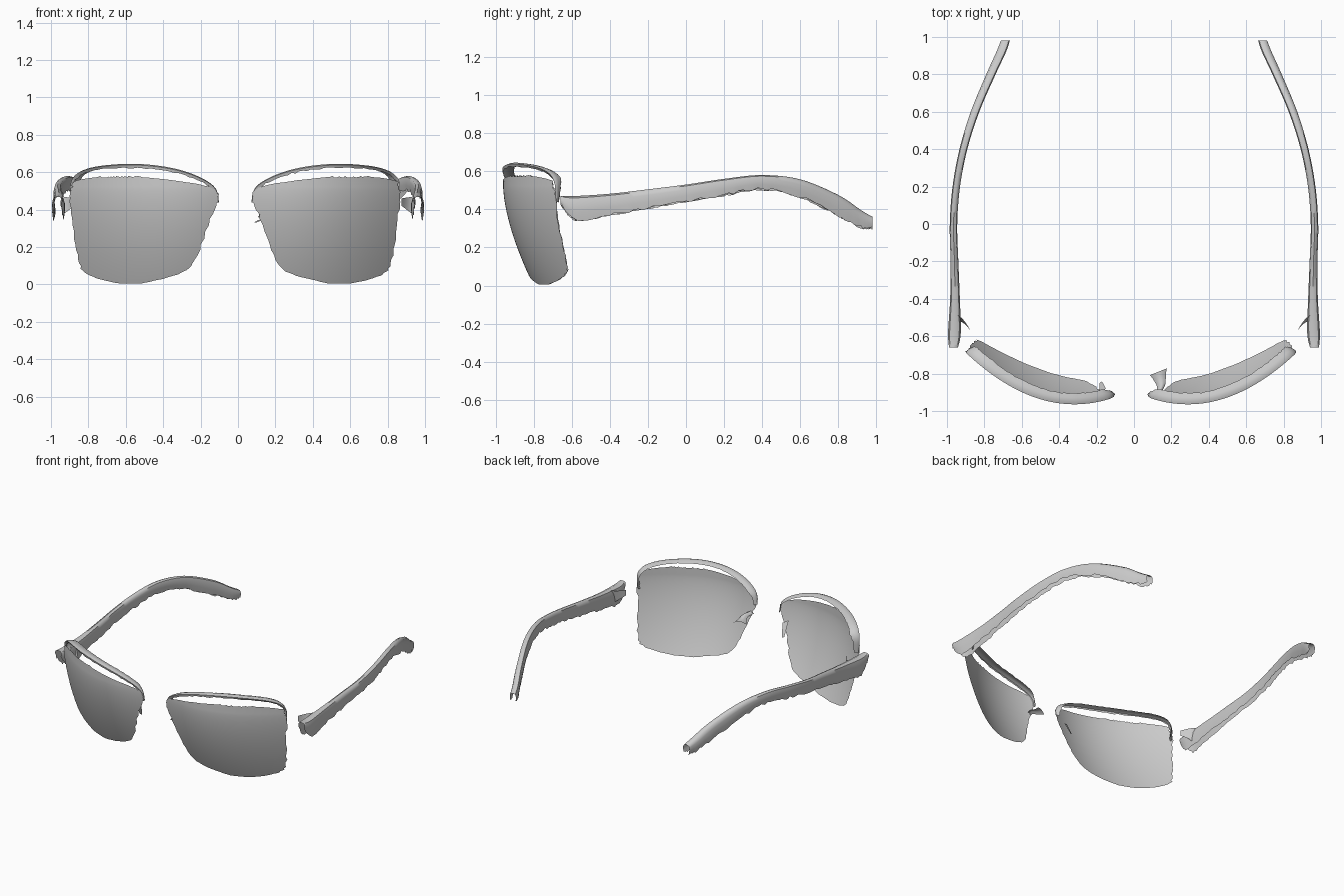
import bpy
import random
from math import radians
from mathutils import Vector

random.seed(4)
if "Cube" in bpy.data.objects:
    bpy.data.objects.remove(bpy.data.objects["Cube"])

grey = bpy.data.materials.new("plain_grey")
grey.use_nodes = True
grey.diffuse_color = (0.6, 0.6, 0.6, 1)
grey.node_tree.nodes["Principled BSDF"].inputs["Base Color"].default_value = (0.6, 0.6, 0.6, 1)


def along(points, t):
    """Smooth curve through a few tuples, t from 0 to 1."""
    s = t * (len(points) - 1)
    i = min(int(s), len(points) - 2)
    f = s - i
    a, b = Vector(points[i]), Vector(points[i + 1])
    before = Vector(points[max(i - 1, 0)])
    after = Vector(points[min(i + 2, len(points) - 1)])
    ta, tb = (b - before) / 2, (after - a) / 2
    h = f * f * (3 - 2 * f)
    return a + (b - a) * h + ta * (f * (1 - f) ** 2) - tb * (f * f * (1 - f))


def sheet(name, rows, flip):
    """Open surface through rows of points."""
    n = len(rows[0])
    faces = []
    for r in range(len(rows) - 1):
        for c in range(n - 1):
            q = [r * n + c, r * n + c + 1, (r + 1) * n + c + 1, (r + 1) * n + c]
            faces.append(q[::-1] if flip else q)
    mesh = bpy.data.meshes.new(name)
    mesh.from_pydata([p for row in rows for p in row], [], faces)
    mesh.materials.append(grey)
    obj = bpy.data.objects.new(name, mesh)
    bpy.context.collection.objects.link(obj)
    bpy.ops.object.select_all(action='DESELECT')
    obj.select_set(True)
    bpy.context.view_layer.objects.active = obj
    bpy.ops.object.shade_smooth_by_angle(angle=radians(50))
    return obj


def rough(amount):
    return random.uniform(-amount, amount)


def lens_y(u, z):
    """Depth of the wrapped lens surface."""
    return -0.96 + 0.8 * (u - 0.3) ** 2 + 0.16 * (max(0.52 - z, 0) / 0.52) ** 1.6


# Height, inner edge and outer edge of a lens
LENS = [(0.005, 0.5, 0.62), (0.03, 0.39, 0.73), (0.06, 0.29, 0.795), (0.1, 0.235, 0.83),
        (0.2, 0.185, 0.85), (0.35, 0.135, 0.87), (0.45, 0.095, 0.885),
        (0.5, 0.1, 0.88), (0.53, 0.17, 0.87), (0.555, 0.32, 0.855), (0.575, 0.5, 0.74)]

# Path of the brow rim: distance from the middle, height
RIM = [(0.085, 0.44), (0.1, 0.51), (0.16, 0.56), (0.27, 0.605), (0.4, 0.633), (0.55, 0.645),
       (0.7, 0.637), (0.8, 0.618), (0.86, 0.585), (0.885, 0.53), (0.88, 0.44)]
# Rim section: backward and inward offsets
RIM_SECTION = [(0, 0.022), (-0.004, 0.006), (0.012, 0), (0.032, 0.002), (0.055, 0.012)]

# Temple arm stations: y, x, top, bottom, half width
ARM = [(-0.66, 0.965, 0.47, 0.43, 0.024), (-0.58, 0.96, 0.47, 0.345, 0.034),
       (-0.4, 0.957, 0.482, 0.372, 0.026), (-0.2, 0.96, 0.505, 0.405, 0.021),
       (0, 0.965, 0.53, 0.44, 0.02), (0.2, 0.95, 0.56, 0.475, 0.02),
       (0.4, 0.912, 0.58, 0.505, 0.021), (0.6, 0.85, 0.557, 0.465, 0.023),
       (0.8, 0.765, 0.475, 0.365, 0.025), (0.92, 0.71, 0.395, 0.305, 0.026),
       (0.98, 0.688, 0.36, 0.3, 0.024)]
# Arm section: width factor, height factor
ARM_SECTION = [(0.8, 0), (1, 0.35), (1, 0.7), (0.75, 0.92), (0, 1),
               (-0.75, 0.92), (-1, 0.7), (-1, 0.35), (-0.8, 0)]

SHIFT = -0.015  # the lens pair sits slightly off centre

for side, word in ((1, "left"), (-1, "right")):
    # Lens
    rows = []
    for r in range(45):
        z, inner, outer = along(LENS, r / 44)
        inner += rough(0.006)
        outer += rough(0.006)
        row = []
        for c in range(33):
            u = inner + (outer - inner) * c / 32
            h = z + (rough(0.006) if r == 44 else 0)
            row.append((side * u + SHIFT, lens_y(u, h), h))
        rows.append(row)
    sheet(word + "_lens", rows, side < 0)

    # Brow rim, turned square to the lens
    rows = []
    for r in range(61):
        u, z = along(RIM, r / 60)
        inward = (Vector((0.49, 0.3)) - Vector((u, z))).normalized()
        normal = Vector((-1.6 * (u - 0.3), 1)).normalized()
        taper = 0.35 + 0.65 * min(1, r / 10, (60 - r) / 10)
        row = []
        for k, (back, drop) in enumerate(RIM_SECTION):
            back = back * taper + (rough(0.003) if k == 4 else 0)
            drop += rough(0.004) if k == 0 else 0
            x = u + inward.x * drop + normal.x * back
            row.append((side * x + SHIFT, lens_y(u, z) + normal.y * back, z + inward.y * drop))
        rows.append(row)
    sheet(word + "_brow_rim", rows, side > 0)

    # Temple arm, a shell open underneath
    rows = []
    for r in range(81):
        y, x, top, bottom, half = along(ARM, r / 80)
        row = []
        for w, h in ARM_SECTION:
            ragged = rough(0.008) if h == 0 else 0
            row.append((side * (x + half * w), y, bottom + (top - bottom) * h + ragged))
        rows.append(row)
    sheet(word + "_temple_arm", rows, side > 0)

    # Hinge flap on the inner side of the arm
    rows = []
    for r in range(6):
        t = r / 5
        x, y = 0.94 - 0.065 * t, -0.52 - 0.05 * t * t
        rows.append([(side * x, y + 0.03 * (1 - t) * s, 0.37 + 0.05 * t + (0.1 - 0.06 * t) * s)
                     for s in (0, 0.5, 1)])
    sheet(word + "_hinge_flap", rows, side > 0)

# Nose pad arm and pad behind the left lens
PAD_PATH = [(0.125, -0.915, 0.36), (0.145, -0.87, 0.35), (0.14, -0.83, 0.335), (0.13, -0.79, 0.33)]
rows = []
for r in range(13):
    p = along(PAD_PATH, r / 12)
    w = 0.018 + 0.028 * (r / 12) ** 2
    rows.append([(p.x + w * a, p.y + 0.4 * w * a, p.z + 0.018 * b)
                 for a, b in ((-1, 0), (-0.5, 0.8), (0, 1), (0.5, 0.8), (1, 0))])
sheet("left_nose_pad", rows, False)

# Broken nose pad stub behind the right lens
rows = []
for r in range(7):
    t = r / 6
    rows.append([(-0.185 + 0.035 * s, -0.9 + 0.05 * t + 0.02 * s, 0.4 - 0.1 * t - 0.02 * s)
                 for s in (0, 0.5 - 0.2 * t, 1 - 0.6 * t)])
sheet("right_nose_pad_stub", rows, False)
